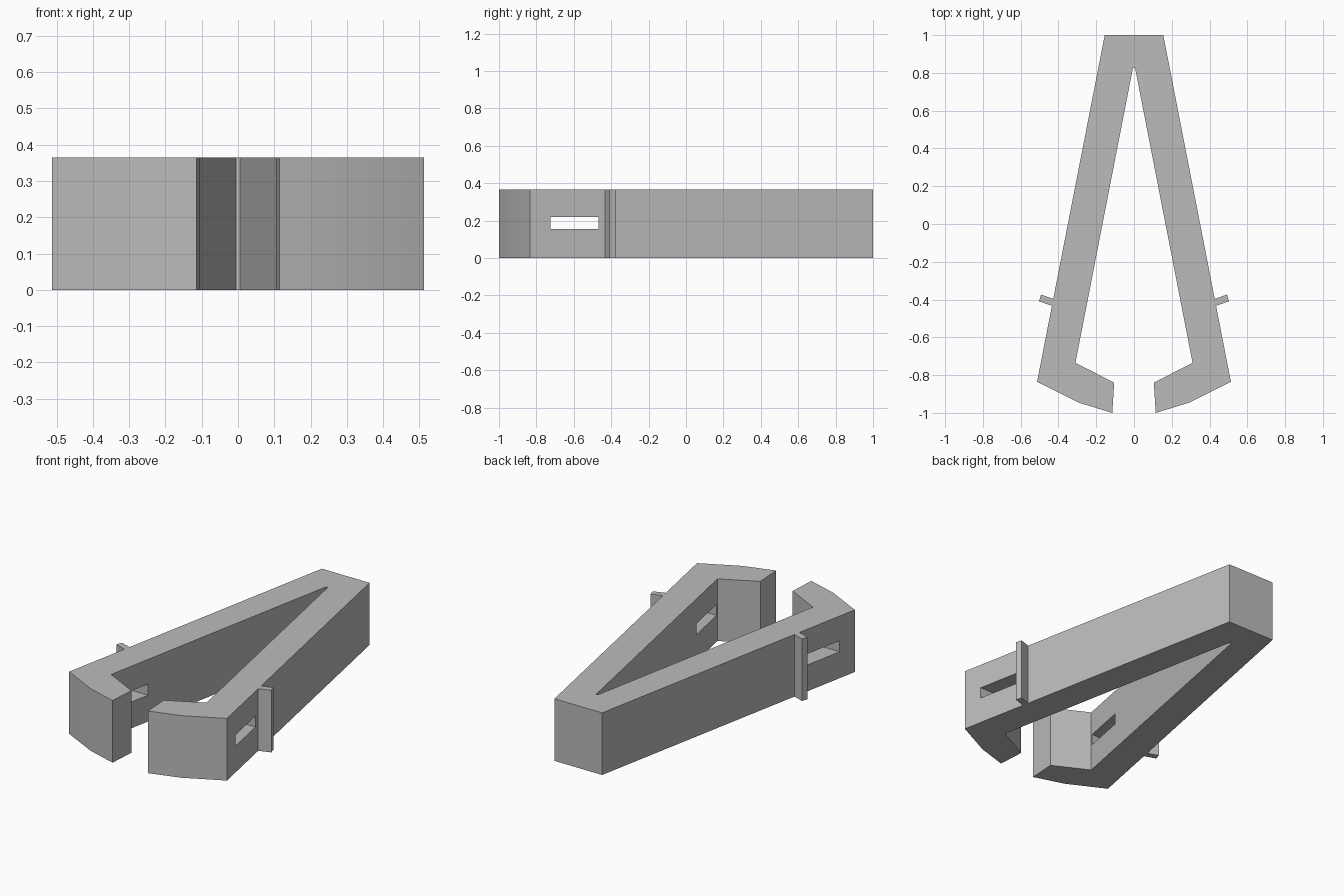
import bpy, bmesh
from math import radians

if "Cube" in bpy.data.objects:
    bpy.data.objects.remove(bpy.data.objects["Cube"], do_unlink=True)

HEIGHT = 0.365

grey = bpy.data.materials.new("plain grey")
grey.use_nodes = True
grey.diffuse_color = (0.5, 0.5, 0.5, 1)
grey.node_tree.nodes["Principled BSDF"].inputs["Base Color"].default_value = (0.5, 0.5, 0.5, 1)


def extrude_profile(name, points, z0, z1):
    """Closed prism from a plan outline."""
    bm = bmesh.new()
    face = bm.faces.new([bm.verts.new((x, y, z0)) for x, y in points])
    grown = bmesh.ops.extrude_face_region(bm, geom=[face])["geom"]
    top = [v for v in grown if isinstance(v, bmesh.types.BMVert)]
    bmesh.ops.translate(bm, verts=top, vec=(0, 0, z1 - z0))
    bmesh.ops.recalc_face_normals(bm, faces=bm.faces)
    mesh = bpy.data.meshes.new(name)
    bm.to_mesh(mesh)
    bm.free()
    mesh.materials.append(grey)
    obj = bpy.data.objects.new(name, mesh)
    bpy.context.collection.objects.link(obj)
    return obj


def mirrored(points):
    return [(-x, y) for x, y in reversed(points)]


# Tweezer body: two arms joined at the back, with hooked jaws in front
half = [(0.155, 1), (0.513, -0.835), (0.295, -0.945), (0.115, -1),
        (0.105, -0.84), (0.31, -0.735), (0.006, 0.825)]
body = extrude_profile("tweezer_body", half + mirrored(half), 0, HEIGHT)

# Slot through both arms
cutter = extrude_profile("slot_cutter", [(-0.7, -0.725), (0.7, -0.725),
                                         (0.7, -0.468), (-0.7, -0.468)], 0.155, 0.22)
cutter.hide_render = True
slot = body.modifiers.new("slot", 'BOOLEAN')
slot.operation = 'DIFFERENCE'
slot.solver = 'EXACT'
slot.object = cutter
bpy.context.view_layer.objects.active = body
body.select_set(True)
bpy.ops.object.modifier_apply(modifier=slot.name)
bpy.data.objects.remove(cutter, do_unlink=True)

# Gently rounded jaw fronts, all other edges sharp
bpy.ops.object.shade_smooth_by_angle(angle=radians(30))

# Upright stop ribs outside each arm
rib = [(0.42, -0.438), (0.503, -0.409), (0.492, -0.374), (0.41, -0.402)]
extrude_profile("left_rib", rib, 0, HEIGHT)
extrude_profile("right_rib", mirrored(rib), 0, HEIGHT)
